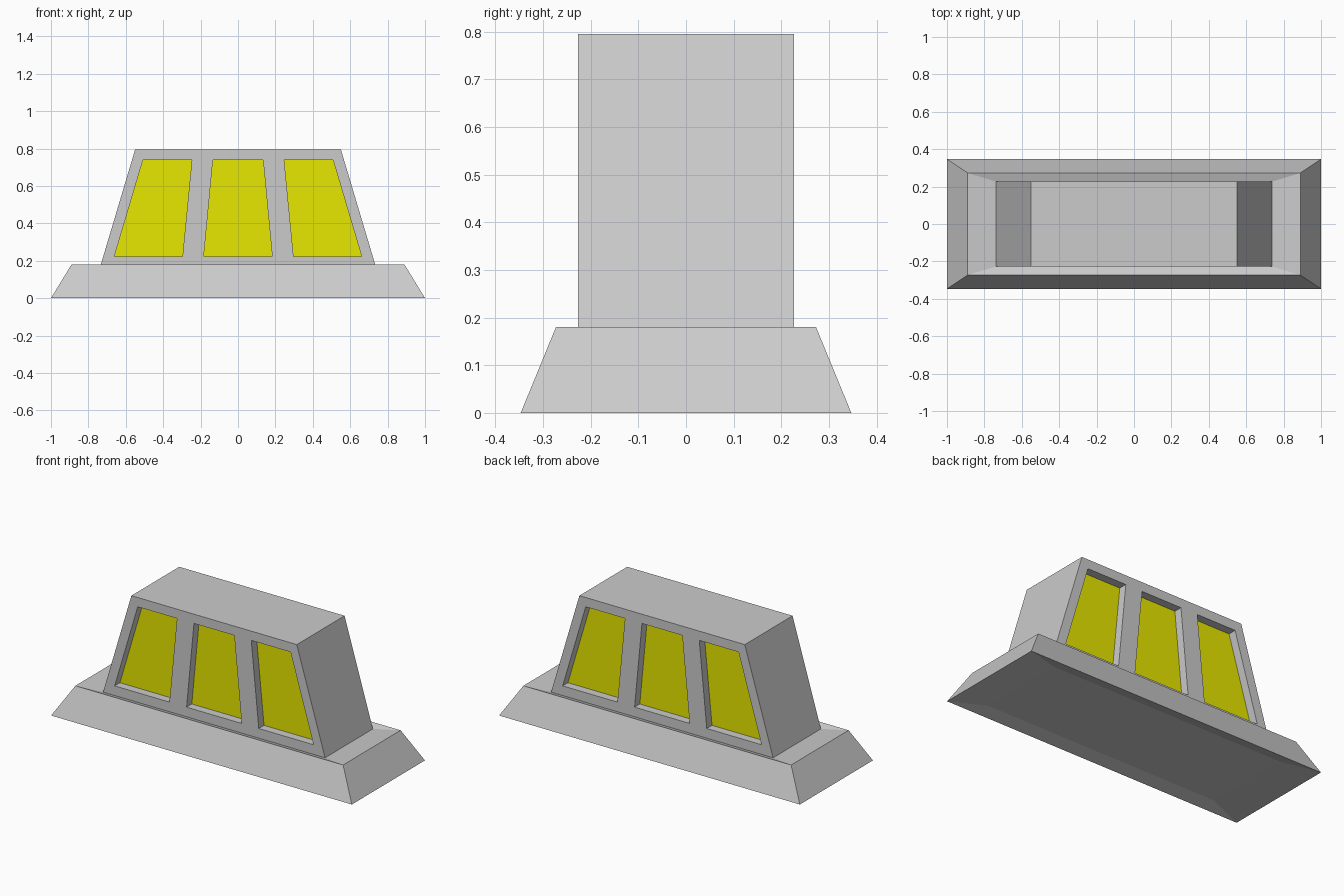
import bpy, bmesh

if "Cube" in bpy.data.objects:
    bpy.data.objects.remove(bpy.data.objects["Cube"])


def new_object(name, bm):
    bmesh.ops.recalc_face_normals(bm, faces=bm.faces)
    mesh = bpy.data.meshes.new(name)
    bm.to_mesh(mesh)
    bm.free()
    ob = bpy.data.objects.new(name, mesh)
    bpy.context.collection.objects.link(ob)
    return ob


def rect_loft(name, rings):
    """Skin stacked rectangles given as (half_x, half_y, z); first one is capped."""
    bm = bmesh.new()
    loops = [[bm.verts.new((sx * x, sy * y, z))
              for sx, sy in ((-1, -1), (1, -1), (1, 1), (-1, 1))] for x, y, z in rings]
    for a, b in zip(loops, loops[1:]):
        for i in range(4):
            j = (i + 1) % 4
            bm.faces.new((a[i], a[j], b[j], b[i]))
    bm.faces.new(loops[0])
    return new_object(name, bm)


def prism(name, outline, y0, y1):
    """Extrude an x/z outline along y."""
    bm = bmesh.new()
    face = bm.faces.new([bm.verts.new((x, y0, z)) for x, z in outline])
    ext = bmesh.ops.extrude_face_region(bm, geom=[face])["geom"]
    bmesh.ops.translate(bm, vec=(0, y1 - y0, 0),
                        verts=[v for v in ext if isinstance(v, bmesh.types.BMVert)])
    return new_object(name, bm)


yellow = bpy.data.materials.new("yellow")
yellow.diffuse_color = (0.8, 0.8, 0.0, 1)
yellow.use_nodes = True
yellow.node_tree.nodes["Principled BSDF"].inputs["Base Color"].default_value = yellow.diffuse_color

# Bevelled plinth with a shallow dished top and underside
rect_loft("base", [(0.78, 0.27, 0.02), (1, 0.347, 0), (0.89, 0.273, 0.18),
                   (0.738, 0.227, 0.165)])

# Tapered housing
HALF_Y = 0.227
body = prism("housing", [(-0.738, 0.165), (0.738, 0.165), (0.55, 0.795), (-0.55, 0.795)],
             -HALF_Y, HALF_Y)

# Window outlines: left, middle, right
LOW, HIGH = 0.223, 0.739
side = [(0.297, LOW), (0.661, LOW), (0.508, HIGH), (0.247, HIGH)]
windows = {
    "left": [(-x, z) for x, z in side],
    "middle": [(-0.183, LOW), (0.183, LOW), (0.134, HIGH), (-0.134, HIGH)],
    "right": side,
}

# Recessed yellow panels on both faces
cutters = []
RECESS, THICK = 0.05, 0.01
for face, s in (("front", -1), ("back", 1)):
    for place, outline in windows.items():
        inner = HALF_Y - RECESS
        cutter = prism("cutter", outline, s * (inner - THICK), s * (HALF_Y + 0.1))
        cutter.hide_render = True
        cutters.append(cutter)
        mod = body.modifiers.new("window", "BOOLEAN")
        mod.operation, mod.solver, mod.object = "DIFFERENCE", "EXACT", cutter
        panel = prism(f"{face}_{place}_panel", outline, s * (inner - THICK), s * inner)
        panel.data.materials.append(yellow)

# Bake the cuts and remove the cutters
bpy.context.view_layer.update()
baked = bpy.data.meshes.new_from_object(
    body.evaluated_get(bpy.context.evaluated_depsgraph_get()))
body.modifiers.clear()
body.data = baked
for cutter in cutters:
    bpy.data.objects.remove(cutter)
